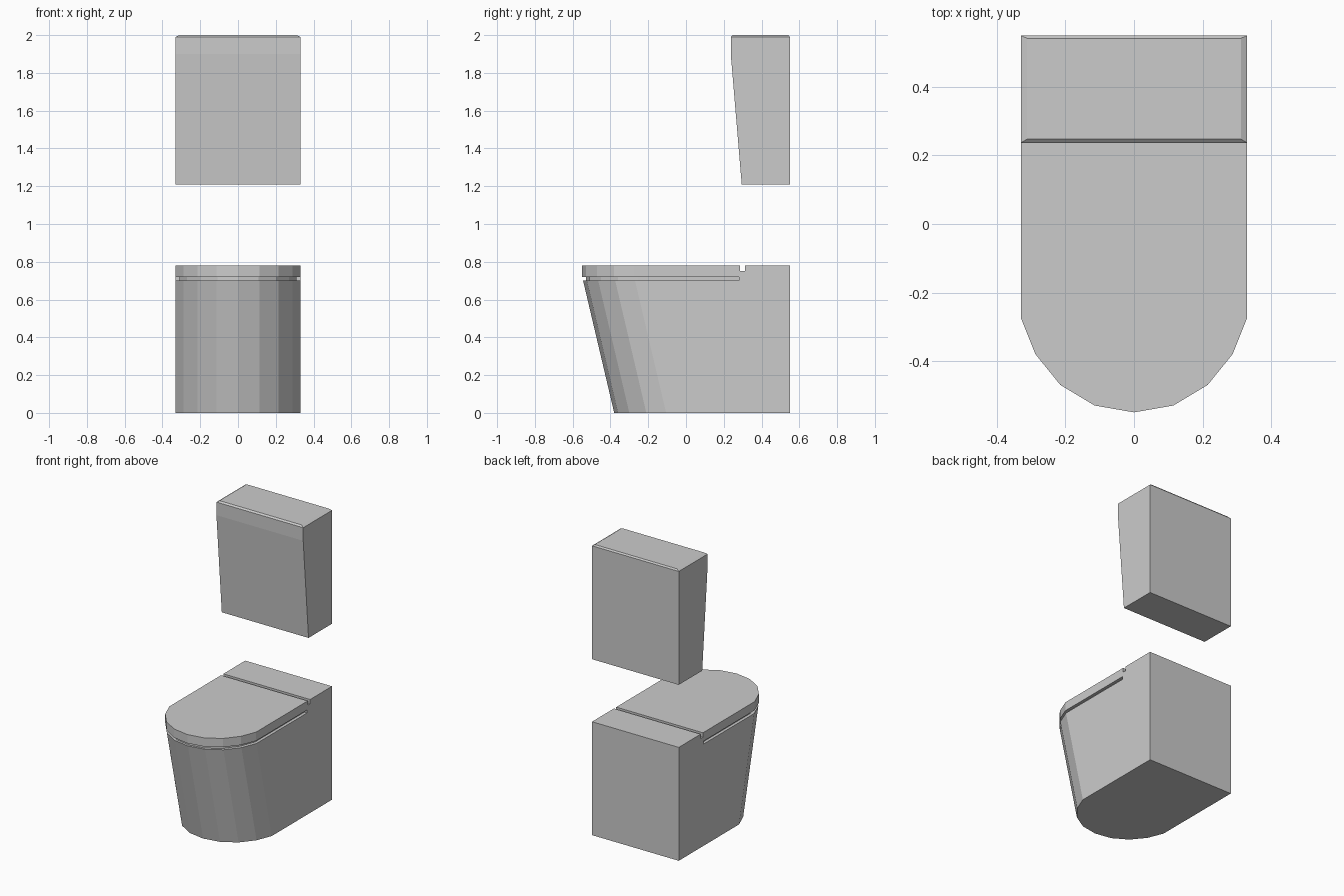
import bpy
import bmesh

if "Cube" in bpy.data.objects:
    bpy.data.objects.remove(bpy.data.objects["Cube"])

# Half of the rounded front edge, from the side to the nose
NOSE = [(0.33, -0.275), (0.288, -0.38), (0.215, -0.47), (0.115, -0.53), (0.0, -0.55)]


def u_path(offset=0.0, shift=0.0, back=0.55):
    """Open U outline seen from above: back left, round the nose, back right."""
    k = (0.33 + offset) / 0.33
    half = [(0.33 * k, back)] + [(x * k, y - offset + shift) for x, y in NOSE]
    return [(-x, y) for x, y in half] + half[-2::-1]


def rect(w, y0, y1):
    return [(-w, y0), (w, y0), (w, y1), (-w, y1)]


def loft(name, rings):
    """Closed solid through a stack of (z, outline) rings."""
    bm = bmesh.new()
    loops = [[bm.verts.new((x, y, z)) for x, y in pts] for z, pts in rings]
    n = len(loops[0])
    for a, b in zip(loops, loops[1:]):
        for i in range(n):
            j = (i + 1) % n
            bm.faces.new((a[i], a[j], b[j], b[i]))
    bm.faces.new(loops[0][::-1])
    bm.faces.new(loops[-1])
    bmesh.ops.recalc_face_normals(bm, faces=bm.faces)
    mesh = bpy.data.meshes.new(name)
    bm.to_mesh(mesh)
    bm.free()
    obj = bpy.data.objects.new(name, mesh)
    bpy.context.collection.objects.link(obj)
    return obj


def cut(target, cutter):
    """Subtract the cutter, then discard it."""
    mod = target.modifiers.new("cut", 'BOOLEAN')
    mod.operation = 'DIFFERENCE'
    mod.solver = 'EXACT'
    mod.object = cutter
    bpy.context.view_layer.objects.active = target
    bpy.ops.object.modifier_apply(modifier=mod.name)
    bpy.data.objects.remove(cutter, do_unlink=True)


# Bowl with raked front and upright lid edge
bowl = loft("toilet_bowl", [(z, u_path(shift=s)) for z, s in
                            [(0, 0.17), (0.705, 0.004), (0.715, 0), (0.78, 0)]])

# Shadow gap under the lid
gap = u_path(0.1, back=0.28) + u_path(-0.02, back=0.28)[::-1]
cut(bowl, loft("lid_gap_cutter", [(0.70, gap), (0.72, gap)]))

# Hinge slot behind the lid
slot = rect(0.5, 0.287, 0.312)
cut(bowl, loft("hinge_slot_cutter", [(0.75, slot), (0.85, slot)]))

# Wall cistern with sloping front and bevelled top
loft("cistern", [(1.21, rect(0.33, 0.295, 0.55)),
                 (1.90, rect(0.33, 0.237, 0.55)),
                 (1.99, rect(0.33, 0.237, 0.55)),
                 (2.00, rect(0.312, 0.248, 0.542))])
